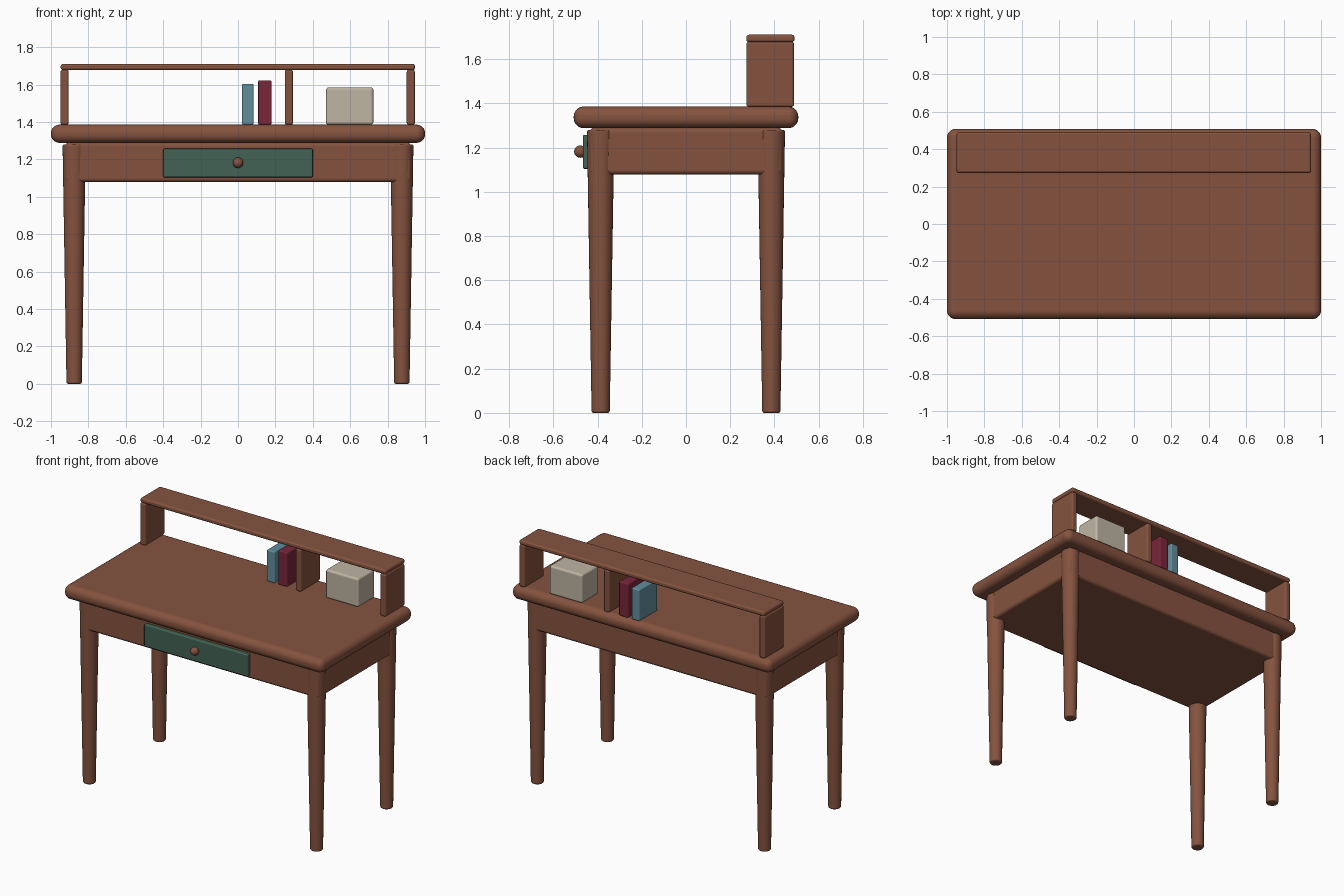
import bpy
import bmesh
from mathutils import Vector

if "Cube" in bpy.data.objects:
    bpy.data.objects.remove(bpy.data.objects["Cube"])


def material(name, rgb):
    m = bpy.data.materials.new(name)
    m.diffuse_color = (*rgb, 1.0)
    m.use_nodes = True
    m.node_tree.nodes["Principled BSDF"].inputs["Base Color"].default_value = m.diffuse_color
    return m


WOOD = material("brown wood", (0.235, 0.086, 0.049))
GREEN = material("dark green", (0.054, 0.122, 0.089))
BLUE = material("dusty blue", (0.122, 0.270, 0.335))
RED = material("wine red", (0.190, 0.019, 0.042))
CREAM = material("cream", (0.52, 0.46, 0.365))


def finish(bm, name, mat, bevel=0.0, segments=3):
    """Turn a bmesh into a smooth object with rounded edges."""
    for f in bm.faces:
        f.smooth = True
    me = bpy.data.meshes.new(name)
    bm.to_mesh(me)
    bm.free()
    me.materials.append(mat)
    ob = bpy.data.objects.new(name, me)
    bpy.context.collection.objects.link(ob)
    if bevel:
        b = ob.modifiers.new("rounded edges", 'BEVEL')
        b.width = bevel
        b.segments = segments
        b.limit_method = 'ANGLE'
        b.harden_normals = True
    return ob


def box(name, xs, ys, zs, mat, bevel, segments=3):
    lo, hi = Vector((xs[0], ys[0], zs[0])), Vector((xs[1], ys[1], zs[1]))
    bm = bmesh.new()
    bmesh.ops.create_cube(bm, size=1)
    for v in bm.verts:
        v.co = (lo + hi) / 2 + v.co * (hi - lo)
    return finish(bm, name, mat, bevel, segments)


# Desk top and apron block
box("desk_top", (-1, 1), (-0.508, 0.508), (1.288, 1.386), WOOD, 0.045, 5)
box("apron", (-0.925, 0.925), (-0.437, 0.437), (1.078, 1.29), WOOD, 0.022, 4)

# Tapered round legs
for sx, side in ((-1, "left"), (1, "right")):
    for sy, end in ((-1, "front"), (1, "back")):
        bm = bmesh.new()
        bmesh.ops.create_cone(bm, cap_ends=True, segments=28,
                              radius1=0.041, radius2=0.062, depth=1.28)
        bmesh.ops.translate(bm, verts=bm.verts, vec=(sx * 0.876, sy * 0.386, 0.64))
        finish(bm, f"{end}_{side}_leg", WOOD, 0.009, 3)

# Drawer front and knob
box("drawer_front", (-0.4, 0.4), (-0.466, -0.43), (1.104, 1.257), GREEN, 0.007)
bm = bmesh.new()
bmesh.ops.create_uvsphere(bm, u_segments=24, v_segments=14, radius=0.028)
bmesh.ops.translate(bm, verts=bm.verts, vec=(0, -0.478, 1.182))
finish(bm, "drawer_knob", WOOD)

# Raised shelf on three upright panels
box("shelf_board", (-0.948, 0.946), (0.273, 0.491), (1.677, 1.711), WOOD, 0.013)
for name, x in (("left_shelf_panel", -0.927), ("shelf_divider", 0.272),
                ("right_shelf_panel", 0.924)):
    box(name, (x - 0.022, x + 0.022), (0.273, 0.489), (1.384, 1.679), WOOD, 0.012)

# Books and storage box
box("blue_book", (0.021, 0.083), (0.284, 0.484), (1.385, 1.604), BLUE, 0.008)
box("red_book", (0.108, 0.18), (0.284, 0.484), (1.385, 1.623), RED, 0.008)
box("storage_box", (0.47, 0.724), (0.29, 0.474), (1.385, 1.585), CREAM, 0.015)
